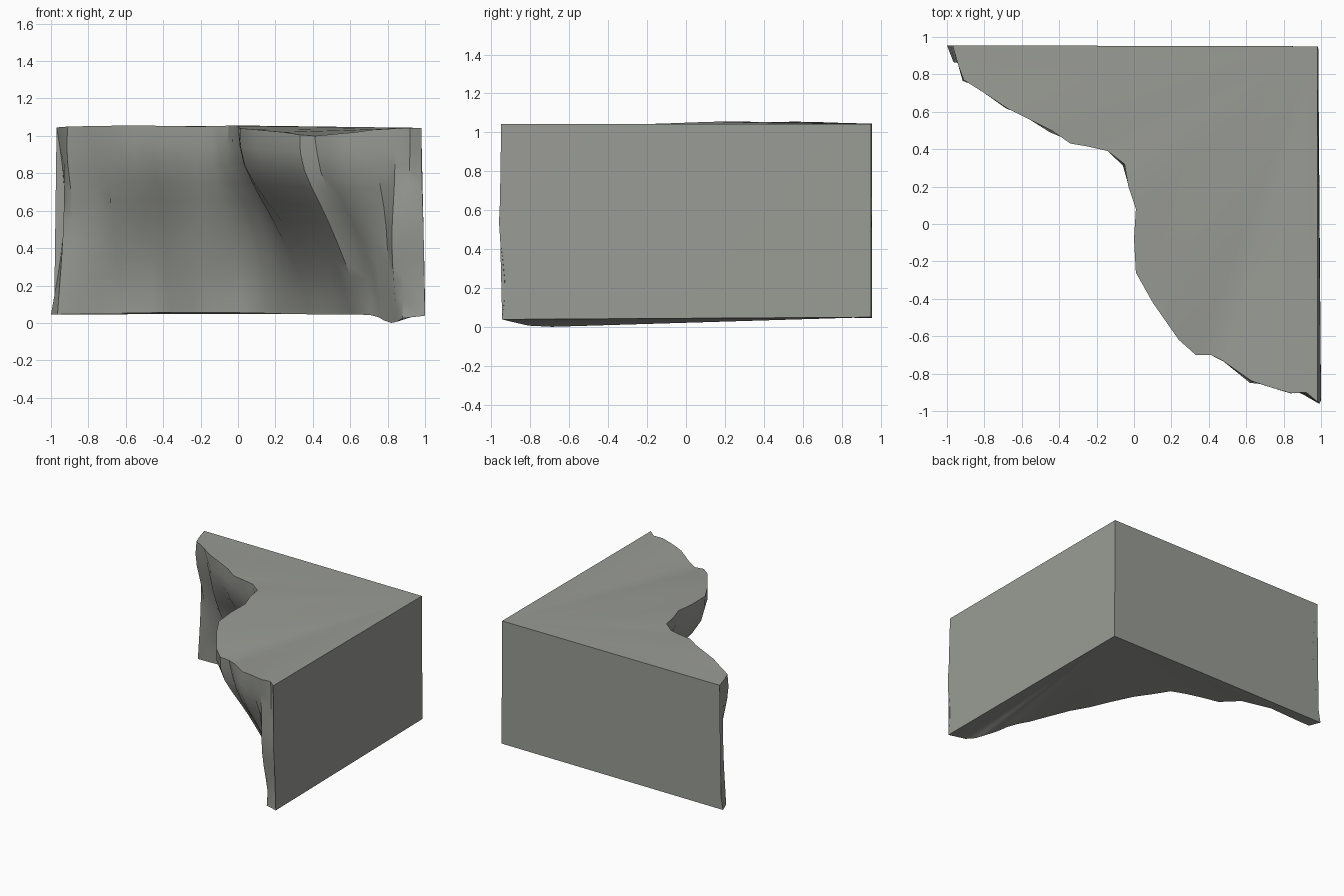
import bpy, bmesh, math

if "Cube" in bpy.data.objects:
    bpy.data.objects.remove(bpy.data.objects["Cube"])

# Paired rim and foot points of the cliff: (top x, top y, foot x, foot y), left end to right end
COLUMNS = [
    (-.97, .955, -1.0, .955), (-.94, .85, -.965, .865), (-.91, .77, -.86, .865),
    (-.80, .70, -.75, .87), (-.68, .62, -.62, .88), (-.56, .56, -.47, .84),
    (-.44, .50, -.36, .81), (-.34, .43, -.24, .69), (-.25, .415, -.10, .66),
    (-.14, .39, .02, .63), (-.05, .32, .14, .59), (-.03, .20, .22, .47),
    (.01, .08, .30, .36), (.00, -.08, .38, .20), (.01, -.26, .45, .04),
    (.10, -.42, .53, -.10), (.24, -.62, .60, -.27), (.33, -.70, .66, -.42),
    (.41, -.70, .71, -.50), (.48, -.735, .75, -.57), (.63, -.84, .78, -.62),
    (.72, -.87, .82, -.69), (.84, -.905, .85, -.81), (.92, -.90, .88, -.89),
    (.98, -.95, 1.0, -.945)]
# How far the face has receded from rim to foot: (depth below rim, recession)
RECESS = [(0, 0), (.1, .01), (.2, .07), (.3, .2), (.4, .36), (.5, .52),
          (.6, .66), (.7, .78), (.8, .88), (.9, .96), (1, 1)]
LAST = len(COLUMNS) - 1
# Columns that stand proud (+) or sink in (-) as creases
CREASES = {2: .02, 3: -.02, 4: .02, 5: -.02, 6: .025, 7: -.01, 10: .02,
           16: .01, 17: .015, 18: -.02, 20: .025, 21: -.01, 22: .02}


def bump(i, centre, width):
    return math.exp(-((i - centre) / width) ** 2)


def cliff_point(i, s, t):
    tx, ty, bx, by = COLUMNS[i]
    fade = math.sin(math.pi * s)
    x, y = tx + (bx - tx) * t, ty + (by - ty) * t
    if i == 0:                                   # left end stays in the back plane
        x += .055 * fade
    elif i == LAST:                              # right end stays in the side plane
        y += .014 * math.sin(3 * math.pi * s)
    elif i == 1:                                 # narrow end strips follow the ends
        x += .02 * fade
    elif i == LAST - 1:
        y += .014 * math.sin(3 * math.pi * s)
    else:                                        # weathered undulation and creases
        w = fade * (.022 * math.sin(i * 1.35 + s * 5) - .006)
        w += CREASES.get(i, 0) * fade ** .5
        x, y = x - .7 * w, y - .7 * w
    top = 1.043 + .012 * bump(i, 5, 4) + .012 * bump(i, 11, 2) - .043 * bump(i, 18, 2.5)
    foot = .045 + .012 * bump(i, 7, 4) - .045 * bump(i, 21.2, 2)
    return x, y, top + (foot - top) * s


bm = bmesh.new()
grid = [[bm.verts.new(cliff_point(i, s, t)) for s, t in RECESS] for i in range(LAST + 1)]
corner_top = bm.verts.new((.98, .95, 1.043))
corner_foot = bm.verts.new((.985, .95, .05))

# Rock face, with top and underside fanned from the outer corner
for a, b in zip(grid, grid[1:]):
    for k in range(len(RECESS) - 1):
        bm.faces.new((a[k], a[k + 1], b[k + 1], b[k]))
    bm.faces.new((corner_top, a[0], b[0]))
    bm.faces.new((corner_foot, b[-1], a[-1]))
# Flat back and right sides
sides = [bm.faces.new(grid[0][::-1] + [corner_top, corner_foot]),
         bm.faces.new(grid[-1] + [corner_foot, corner_top])]
bmesh.ops.triangulate(bm, faces=sides)
bmesh.ops.recalc_face_normals(bm, faces=bm.faces)

mesh = bpy.data.meshes.new("cliff_corner")
bm.to_mesh(mesh)
bm.free()
cliff = bpy.data.objects.new("cliff_corner", mesh)
bpy.context.collection.objects.link(cliff)

# Single rock colour
rock = bpy.data.materials.new("grey rock")
rock.diffuse_color = (.32, .33, .30, 1)
rock.use_nodes = True
rock.node_tree.nodes["Principled BSDF"].inputs["Base Color"].default_value = rock.diffuse_color
mesh.materials.append(rock)

bpy.context.view_layer.objects.active = cliff
cliff.select_set(True)
bpy.ops.object.shade_smooth_by_angle(angle=math.radians(35))
